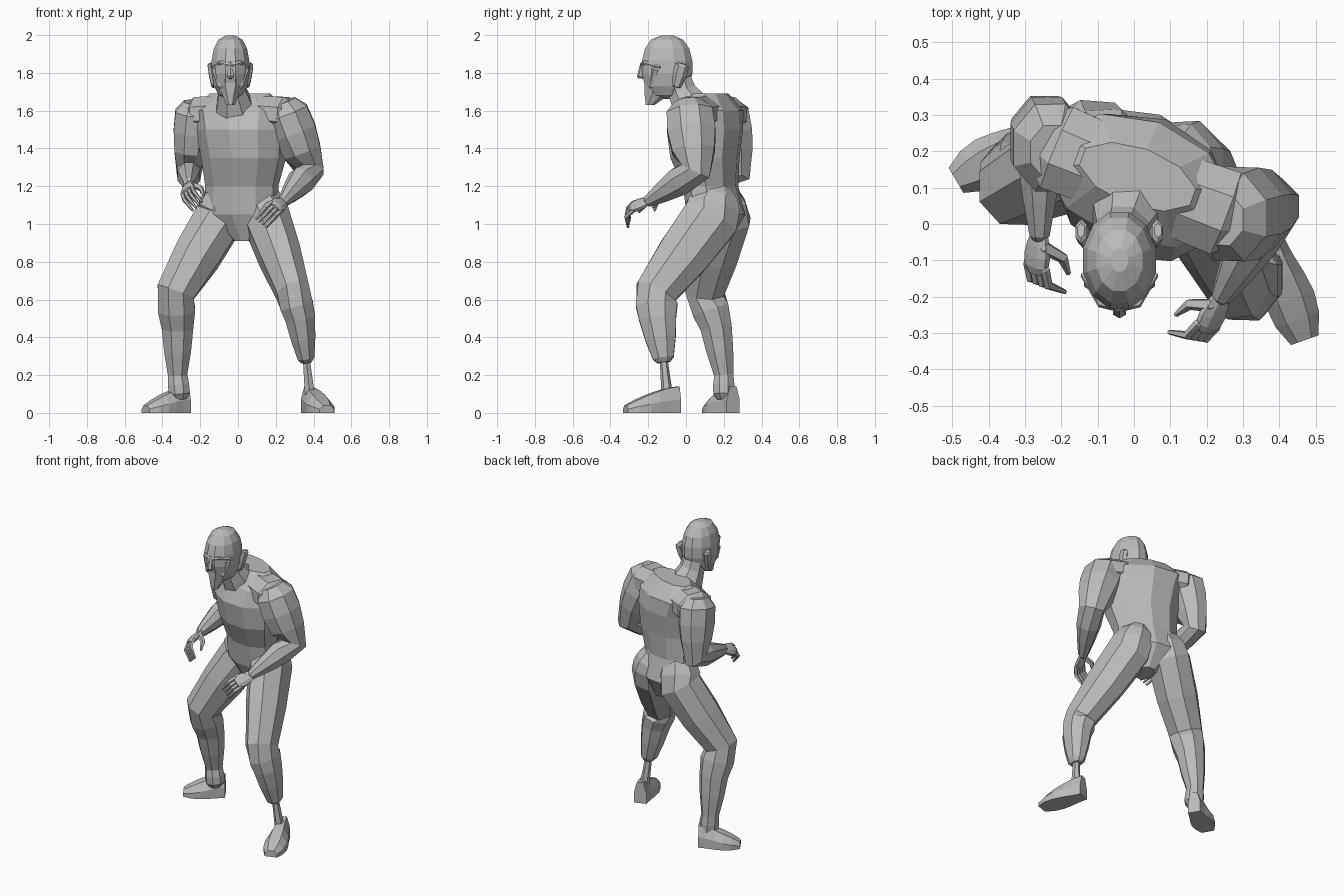
import bpy, bmesh
from math import sin, cos, pi, tau, radians
from mathutils import Vector, Matrix

default_cube = bpy.data.objects.get("Cube")
if default_cube:
    bpy.data.objects.remove(default_cube)

tone = (.5, .5, .5, 1)
grey = bpy.data.materials.new("plain_grey")
grey.use_nodes = True
grey.diffuse_color = tone
grey.node_tree.nodes["Principled BSDF"].inputs["Base Color"].default_value = tone

RIGHTWARD = Vector((1, 0, 0))
UPWARD = Vector((0, 0, 1))


def skin(name, rings):
    """Join equal rings of points into a closed, flat-shaded loft."""
    bm = bmesh.new()
    loops = [[bm.verts.new(point) for point in ring] for ring in rings]
    for lower, upper in zip(loops, loops[1:]):
        for i in range(len(lower)):
            bm.faces.new((lower[i - 1], lower[i], upper[i], upper[i - 1]))
    bm.faces.new(loops[0])
    bm.faces.new(loops[-1])
    bmesh.ops.recalc_face_normals(bm, faces=bm.faces)
    mesh = bpy.data.meshes.new(name)
    bm.to_mesh(mesh)
    bm.free()
    mesh.materials.append(grey)
    part = bpy.data.objects.new(name, mesh)
    bpy.context.collection.objects.link(part)


def ellipse(centre, across, along, sides):
    """Ring of points on an ellipse, with a flat facet facing each axis."""
    angles = [tau * (i + .5) / sides for i in range(sides)]
    return [centre + across * cos(a) + along * sin(a) for a in angles]


def stack(name, levels, yaw=0, sides=10):
    """Level ellipses, each given as centre, half width and half depth."""
    turn = Matrix.Rotation(radians(yaw), 3, 'Z')
    across, along = turn.col[0], turn.col[1]
    skin(name, [ellipse(Vector(centre), across * width, along * depth, sides)
                for centre, width, depth in levels])


def limb(name, joints, sizes, bulge=0, depth=1, sides=8, side=RIGHTWARD, steps=3):
    """Tube through joints that swells between them and has rounded ends."""
    joints = [Vector(joint) for joint in joints]
    path, radii = [], []
    for i in range(len(joints) - 1):
        for step in range(steps):
            t = step / steps
            path.append(joints[i].lerp(joints[i + 1], t))
            radius = sizes[i] + (sizes[i + 1] - sizes[i]) * t
            radii.append(radius * (1 + bulge * sin(pi * t)))
    path.append(joints[-1])
    radii.append(sizes[-1])
    # Rounded caps
    first = (path[0] - path[1]).normalized() * radii[0] / 2
    last = (path[-1] - path[-2]).normalized() * radii[-1] / 2
    path = [path[0] + first] + path + [path[-1] + last]
    radii = [radii[0] * .6] + radii + [radii[-1] * .6]
    rings = []
    for i, (centre, radius) in enumerate(zip(path, radii)):
        ahead = path[min(i + 1, len(path) - 1)]
        behind = path[max(i - 1, 0)]
        tangent = (ahead - behind).normalized()
        across = (side - tangent * side.dot(tangent)).normalized()
        along = tangent.cross(across)
        rings.append(ellipse(centre, across * radius, along * radius * depth, sides))
    skin(name, rings)


def foot(name, heel, toe):
    """Flat-soled wedge that widens and lowers toward the toe."""
    heel, toe = Vector(heel), Vector(toe)
    across = (toe - heel).normalized().cross(UPWARD)
    section = ((-1, 0), (1, 0), (1, .5), (.5, 1), (-.5, 1), (-1, .5))
    rings = []
    steps = 5
    for step in range(steps + 1):
        t = step / steps
        width = .04 + .03 * sin(pi * t ** 1.5)
        height = .14 - .1 * t ** 1.5
        centre = heel.lerp(toe, t)
        rings.append([centre + across * width * x + UPWARD * height * z for x, z in section])
    skin(name, rings)


def hand(side_name, wrist, aim, thumb_side):
    """Palm, four fingers curling inward and down, and a thumb."""
    wrist, aim, across = Vector(wrist), Vector(aim).normalized(), Vector(thumb_side)
    across = (across - aim * across.dot(aim)).normalized()
    curl = aim.cross(across)
    if curl.z > 0:
        curl.negate()

    def at(forward, sideways, drop):
        return wrist + aim * forward + across * sideways + curl * drop

    limb(side_name + "_palm", [wrist, at(.09, 0, 0)], [.03, .042], bulge=.2, depth=.5, side=across)
    for i, finger in enumerate(("index", "middle", "ring", "little")):
        sideways = .035 - .023 * i
        limb(f"{side_name}_{finger}_finger",
             [at(.09, sideways, 0), at(.14, sideways, .02), at(.17, sideways, .09)],
             [.013, .013, .007], sides=5, side=across, steps=1)
    limb(side_name + "_thumb",
         [at(.03, .02, 0), at(.06, .05, .05), at(.11, .05, .08)],
         [.02, .016, .007], sides=5, side=across, steps=1)


# Torso turned toward the right, and neck
stack("torso", [
    ((.04, .15, .91), .06, .08),
    ((.02, .16, 1.05), .21, .15),
    ((.02, .13, 1.2), .2, .14),
    ((.03, .1, 1.35), .23, .18),
    ((.02, .1, 1.5), .25, .2),
    ((.01, .12, 1.6), .27, .17),
    ((.01, .13, 1.69), .17, .08)], yaw=-20)
limb("neck", [(-.01, .05, 1.58), (-.03, -.02, 1.7), (-.04, -.05, 1.8)], [.12, .08, .07], steps=1)

# Legs: buttock, hip, knee, calf, ankle; the left one ends in a cuff above a thin rod
limb("right_leg",
     [(-.07, .18, 1.15), (-.1, .21, 1.03), (-.33, .1, .64), (-.32, .16, .45), (-.32, .2, .2), (-.31, .2, .1)],
     [.11, .14, .11, .09, .055, .06], bulge=.06, steps=2)
limb("left_leg",
     [(.12, .16, 1.15), (.15, .13, 1.03), (.29, -.16, .64), (.33, -.15, .5), (.36, -.12, .29)],
     [.1, .13, .095, .085, .048], bulge=.06, depth=1.25, steps=2)
limb("left_ankle_rod", [(.36, -.12, .3), (.38, -.1, .1)], [.02, .03], sides=6, steps=1)
foot("right_foot", heel=(-.27, .25, 0), toe=(-.49, .12, 0))
foot("left_foot", heel=(.37, -.04, 0), toe=(.47, -.32, 0))

# Arms: shoulder, elbow, wrist
left_wrist = (.24, -.2, 1.12)
right_wrist = (-.26, -.03, 1.21)
limb("left_arm", [(.26, .02, 1.59), (.38, .05, 1.28), left_wrist],
     [.12, .08, .03], bulge=.2, depth=1.1)
limb("right_arm", [(-.23, .21, 1.59), (-.26, .27, 1.28), right_wrist],
     [.11, .07, .03], bulge=.15, depth=1.2)
hand("left", left_wrist, aim=(-.4, -.85, -.3), thumb_side=(-.6, .2, .6))
hand("right", right_wrist, aim=(-.1, -.9, -.3), thumb_side=(.6, 0, .6))

# Shoulder muscles bridging the upper back to the arms
for name, tip in (("left", (.25, .03, 1.58)), ("right", (-.21, .21, 1.58))):
    limb(name + "_shoulder_bridge", [(.01, .12, 1.6), tip], [.09, .1], depth=1.3, steps=2, side=UPWARD)

# Head: egg-shaped skull from a half-circle rule, then the long jaw
middle = Vector((-.04, -.1, 1.83))
bands = 7
skull = []
for band in range(bands + 1):
    lift = pi * ((band + .3) / (bands + .6) - .5)
    skull.append((middle + UPWARD * .17 * sin(lift), .105 * cos(lift) ** .7, .14 * cos(lift) ** .7))
stack("skull", skull, sides=12)
stack("jaw", [
    ((-.04, -.19, 1.63), .025, .025),
    ((-.04, -.15, 1.69), .05, .075),
    ((-.04, -.12, 1.77), .085, .11)], sides=8)


def on_head(sideways, forward, rise):
    """Point measured from the middle of the head."""
    return middle + Vector((sideways, -forward, rise))


limb("nose", [on_head(0, .14, -.05), on_head(0, .13, .02)], [.02, .012], sides=6, steps=1)

# Brows, cheek guards and ears on both sides
for side_name, s in (("left", 1), ("right", -1)):
    limb(side_name + "_brow",
         [on_head(0, .13, .01), on_head(s * .05, .12, .025), on_head(s * .1, .04, 0)],
         [.013, .012, .008], sides=6, side=UPWARD, steps=1)
    limb(side_name + "_cheek_guard", [on_head(s * .08, .06, -.01), on_head(s * .05, .08, -.1)],
         [.022, .02], sides=6, steps=2)
    limb(side_name + "_ear", [on_head(s * .09, -.05, -.1), on_head(s * .105, -.08, .01)],
         [.012, .018], bulge=.2, depth=2, sides=6, steps=2)
